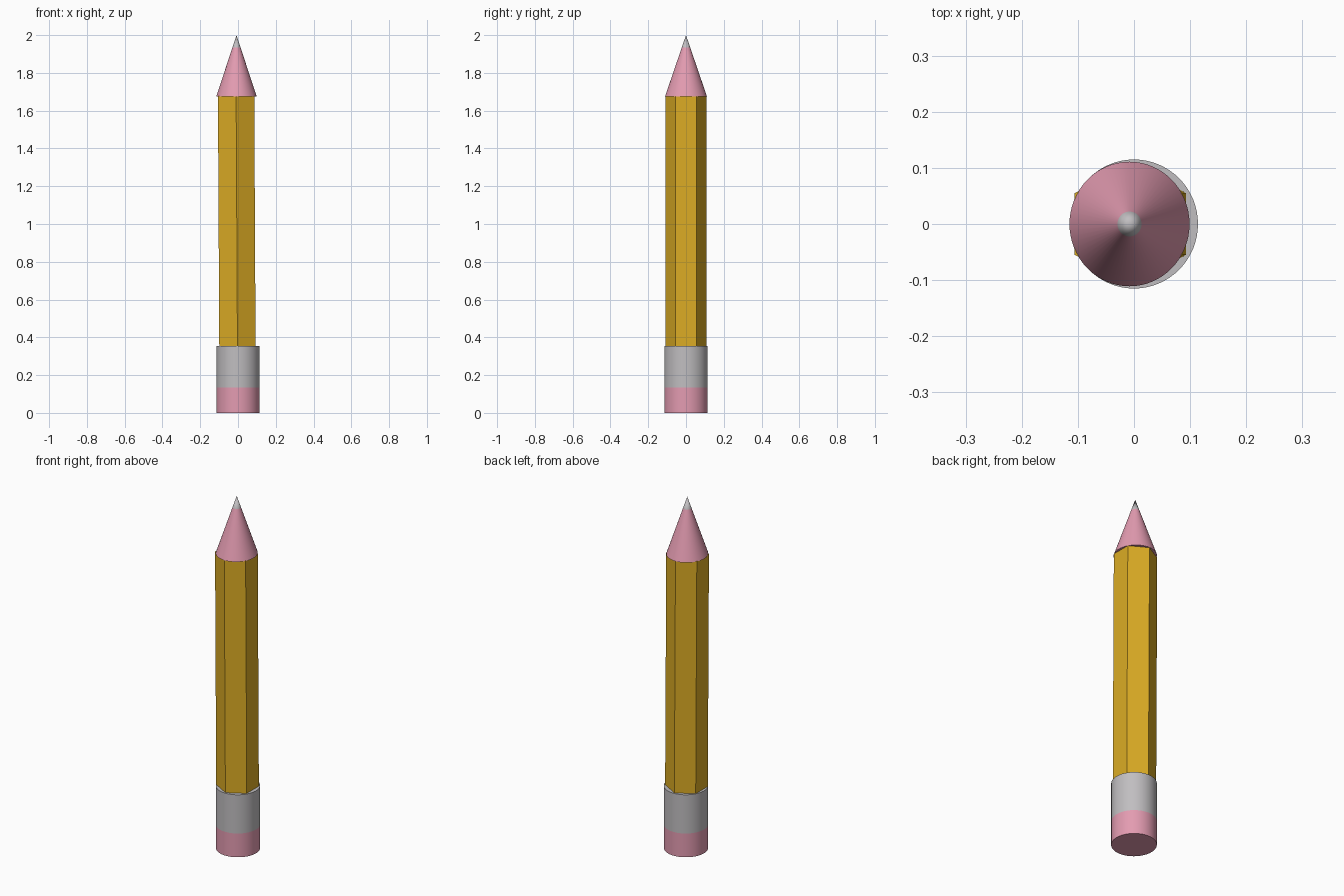
import bpy, bmesh, math

if "Cube" in bpy.data.objects:
    bpy.data.objects.remove(bpy.data.objects["Cube"])


def material(name, color):
    m = bpy.data.materials.new(name)
    m.diffuse_color = (*color, 1)
    m.use_nodes = True
    m.node_tree.nodes["Principled BSDF"].inputs["Base Color"].default_value = m.diffuse_color
    return m


YELLOW = material("yellow_paint", (0.716, 0.413, 0.018))
PINK = material("pink", (0.77, 0.33, 0.44))
GREY = material("light_grey", (0.53, 0.515, 0.53))


def lathe(name, sides, rings, mat, smooth=True, turn=0.0):
    """Loft elliptical rings (centre x, z, radius x, radius y); zero radius makes a tip."""
    bm = bmesh.new()
    loops = []
    for cx, z, rx, ry in rings:
        if rx == 0:
            loops.append([bm.verts.new((cx, 0, z))] * sides)
            continue
        loops.append([bm.verts.new((cx + rx * math.cos(a), ry * math.sin(a), z))
                      for a in (turn + math.tau * i / sides for i in range(sides))])
    for low, high in zip(loops, loops[1:]):
        for i in range(sides):
            j = (i + 1) % sides
            quad = [low[i], low[j], high[j], high[i]]
            bm.faces.new(list(dict.fromkeys(quad)))
    # End caps
    if rings[0][2]:
        bm.faces.new(loops[0][::-1])
    if rings[-1][2]:
        bm.faces.new(loops[-1])
    bmesh.ops.recalc_face_normals(bm, faces=bm.faces[:])
    me = bpy.data.meshes.new(name)
    bm.to_mesh(me)
    bm.free()
    me.materials.append(mat)
    ob = bpy.data.objects.new(name, me)
    bpy.context.collection.objects.link(ob)
    if smooth:
        bpy.ops.object.select_all(action='DESELECT')
        ob.select_set(True)
        bpy.context.view_layer.objects.active = ob
        bpy.ops.object.shade_smooth_by_angle(angle=math.radians(35))
    return ob


# Eraser and metal ferrule
lathe("eraser", 64, [(0, 0, 0.114, 0.115), (0, 0.135, 0.114, 0.115)], PINK)
lathe("ferrule", 64, [(0, 0.135, 0.114, 0.115), (0, 0.355, 0.114, 0.115)], GREY)

# Hexagonal barrel, leaning very slightly
lathe("barrel", 6, [(-0.003, 0.34, 0.111, 0.109), (-0.010, 1.677, 0.111, 0.109)],
      YELLOW, smooth=False, turn=math.pi / 6)

# Sharpened cone and its point
CX, BASE, SPLIT, TOP = -0.008, 1.675, 1.935, 2.0
k = (TOP - SPLIT) / (TOP - BASE)
cut = (CX, SPLIT, 0.107 * k, 0.111 * k)
lathe("sharpened_cone", 64, [(CX, BASE, 0.107, 0.111), cut], PINK)
lathe("point", 64, [cut, (CX, TOP, 0, 0)], GREY)
